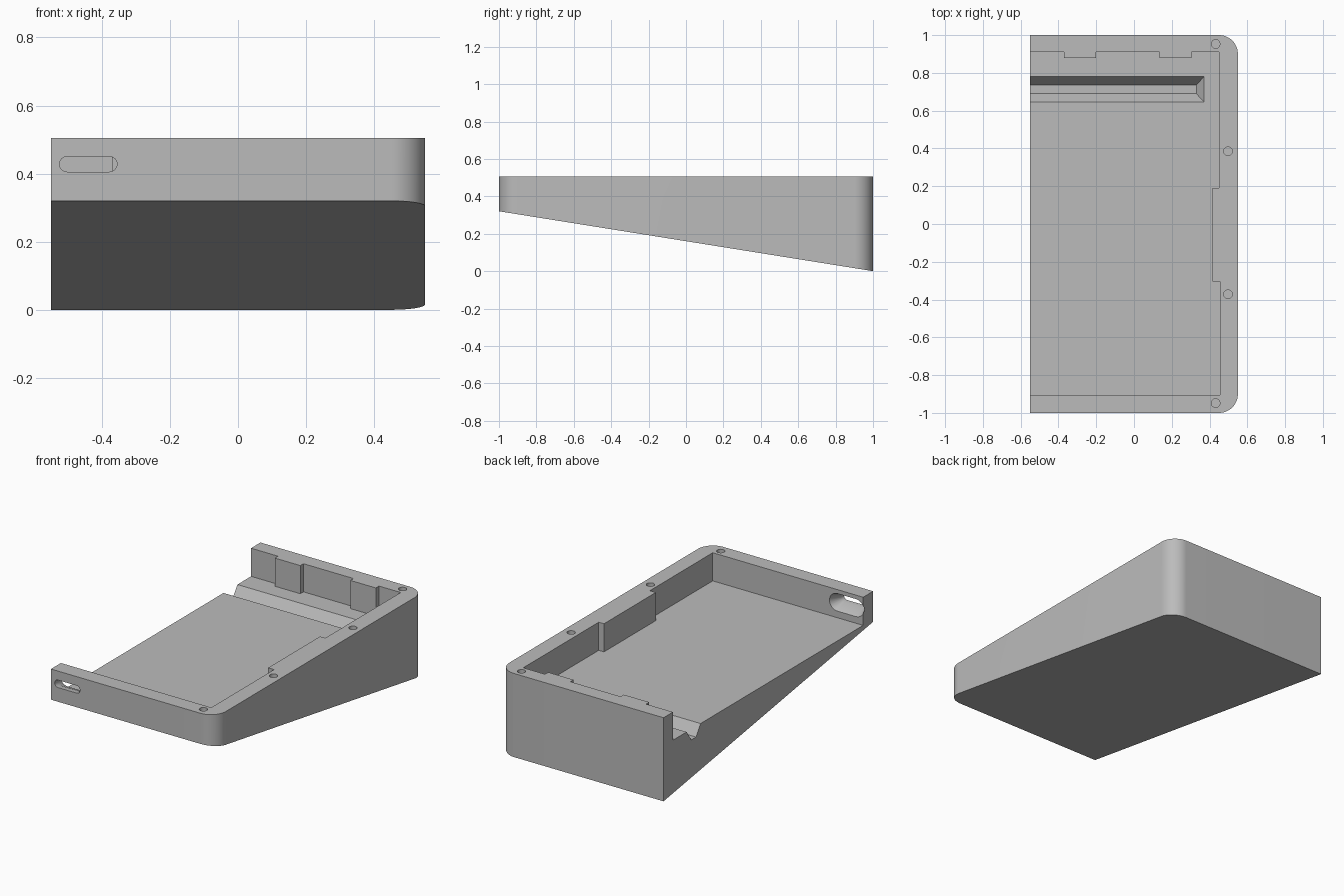
import bpy
import bmesh
from math import sin, cos, pi

default = bpy.data.objects.get("Cube")
if default:
    bpy.data.objects.remove(default)

grey = bpy.data.materials.new("plain_grey")
grey.use_nodes = True
colour = (0.5, 0.5, 0.5, 1)
grey.diffuse_color = colour
grey.node_tree.nodes["Principled BSDF"].inputs["Base Color"].default_value = colour

TOP, FLOOR, LEFT = 0.505, 0.335, -0.55


def loft(name, rings):
    """Closed solid through matching rings of points."""
    bm = bmesh.new()
    loops = [[bm.verts.new(p) for p in ring] for ring in rings]
    for a, b in zip(loops, loops[1:]):
        for i in range(len(a)):
            j = (i + 1) % len(a)
            bm.faces.new((a[i], a[j], b[j], b[i]))
    bm.faces.new(loops[0])
    bm.faces.new(loops[-1])
    bmesh.ops.recalc_face_normals(bm, faces=bm.faces[:])
    mesh = bpy.data.meshes.new(name)
    bm.to_mesh(mesh)
    bm.free()
    mesh.materials.append(grey)
    obj = bpy.data.objects.new(name, mesh)
    bpy.context.collection.objects.link(obj)
    return obj


def flat(points, z):
    return [(x, y, z) for x, y in points]


def arc(cx, cy, r, start, end, steps):
    angles = [start + (end - start) * i / steps for i in range(steps + 1)]
    return [(cx + r * cos(a), cy + r * sin(a)) for a in angles]


def cut(body, cutter):
    cutter.hide_render = True
    mod = body.modifiers.new("cut", "BOOLEAN")
    mod.operation = "DIFFERENCE"
    mod.solver = "EXACT"
    mod.object = cutter
    bpy.context.view_layer.objects.active = body
    bpy.ops.object.modifier_apply(modifier=mod.name)
    bpy.data.objects.remove(cutter)


# Wedge body: two rounded corners, sloping underside
R = 0.1
outline = ([(LEFT, -1)] + arc(0.55 - R, R - 1, R, -pi / 2, 0, 16)
           + arc(0.55 - R, 1 - R, R, 0, pi / 2, 16) + [(LEFT, 1)])
body = loft("case_half", [[(x, y, 0.16 * (1 - y)) for x, y in outline],
                          flat(outline, TOP)])

# Pocket, open on one side, with tabs and a thicker wall section
pocket = [(-0.7, -0.905), (0.455, -0.905), (0.455, -0.305), (0.415, -0.305),
          (0.415, 0.19), (0.45, 0.19), (0.45, 0.91),
          (0.305, 0.91), (0.305, 0.88), (0.135, 0.88), (0.135, 0.91),
          (-0.2, 0.91), (-0.2, 0.88), (-0.37, 0.88), (-0.37, 0.91), (-0.7, 0.91)]
cut(body, loft("pocket_cutter", [flat(pocket, FLOOR), flat(pocket, 0.6)]))


# Sloped groove across the floor
def groove_ring(x, y0, y1, z):
    return flat([(-0.7, y0), (x, y0), (x, y1), (-0.7, y1)], z)


cut(body, loft("groove_cutter", [groove_ring(0.33, 0.69, 0.735, 0.27),
                                 groove_ring(0.37, 0.647, 0.78, FLOOR),
                                 groove_ring(0.37, 0.647, 0.78, 0.4)]))


# Rounded slot through the front wall, flared on the inside
def slot_ring(r, y):
    pts = (arc(-0.378, 0.428, r, -pi / 2, pi / 2, 12)
           + arc(-0.502, 0.428, r, pi / 2, 3 * pi / 2, 12))
    return [(x, y, z) for x, z in pts]


cut(body, loft("slot_cutter", [slot_ring(0.0225, -1.1), slot_ring(0.0225, -0.97),
                               slot_ring(0.053, -0.905), slot_ring(0.053, -0.85)]))

# Screw holes in the rim
for x, y in [(0.432, 0.953), (0.498, 0.385), (0.498, -0.372), (0.432, -0.948)]:
    circle = arc(x, y, 0.023, 0, 2 * pi, 24)[:-1]
    cut(body, loft("hole_cutter", [flat(circle, TOP - 0.12), flat(circle, 0.6)]))

bpy.ops.object.select_all(action="DESELECT")
body.select_set(True)
bpy.context.view_layer.objects.active = body
bpy.ops.object.shade_smooth_by_angle()
